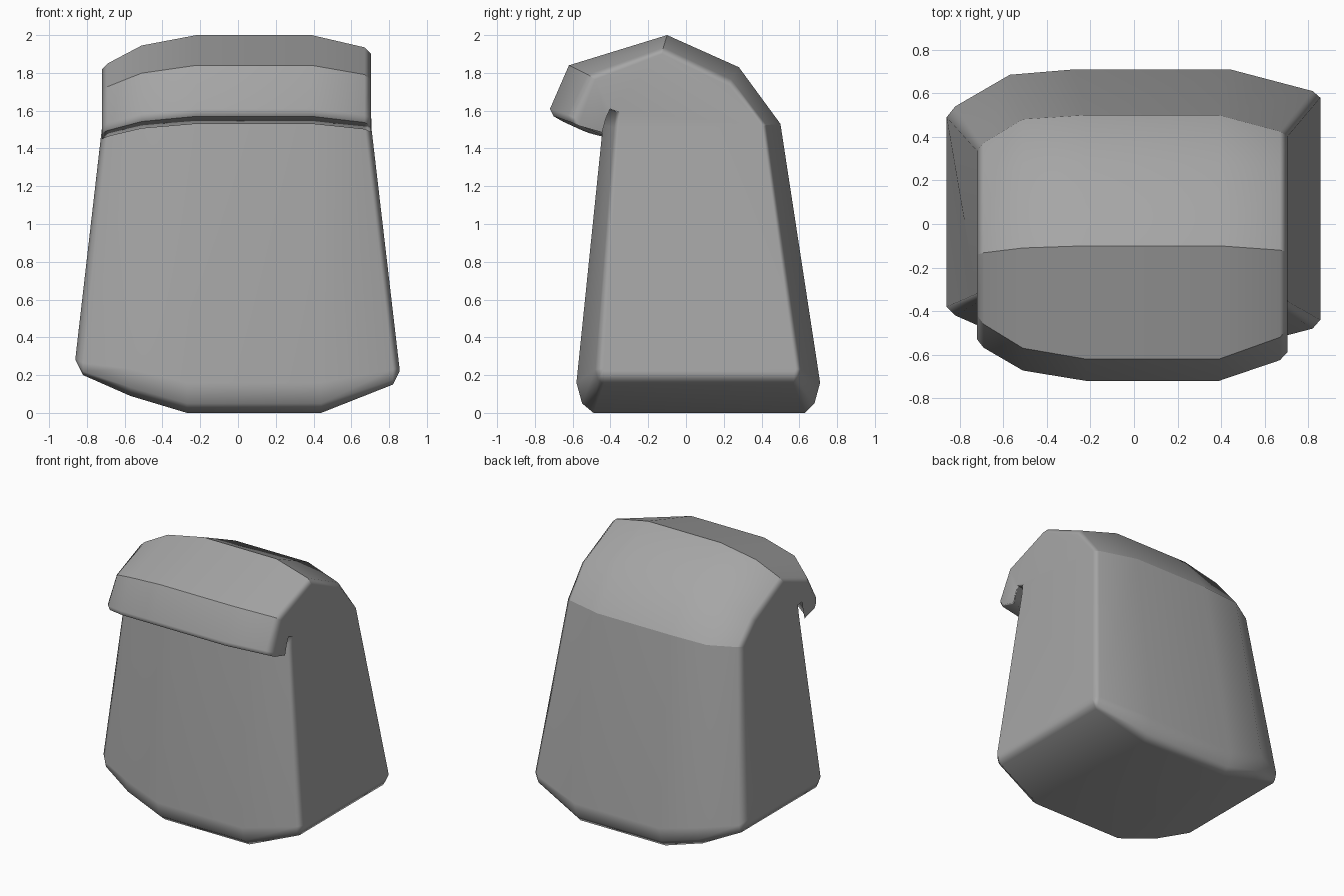
import bpy, bmesh

if "Cube" in bpy.data.objects:
    bpy.data.objects.remove(bpy.data.objects["Cube"], do_unlink=True)

GREY = (0.38, 0.38, 0.38, 1)
mat = bpy.data.materials.new("plain grey")
mat.use_nodes = True
mat.diffuse_color = GREY
bsdf = mat.node_tree.nodes["Principled BSDF"]
bsdf.inputs["Base Color"].default_value = GREY

# Side profile of the middle: y, z, share of depth inset, share of top drop
FRONT, BACK, FOOT, SHOULDER = -0.58, 0.71, 0.16, 1.53
profile = [
    (-.49, 0, 1, 0), (-.55, .05, 1, 0), (FRONT, FOOT, 1, 0),             # front foot
    (-.44, 1.52, .6, .1), (-.43, 1.6, .6, .1),                          # front wall
    (-.5, 1.64, .7, .3), (-.55, 1.6, .9, .4), (-.57, 1.53, .9, .45),     # under the flap
    (-.7, 1.57, .95, .5), (-.72, 1.61, .95, .5), (-.62, 1.84, 1, .75),   # flap
    (-.1, 2, -.2, 1), (.28, 1.83, .4, 1), (.5, SHOULDER, .75, .1),       # roof
    (BACK, FOOT, 1, 0), (.68, .05, 1, 0), (.63, 0, 1, 0),                # back foot
]

# Stations across: foot x, top x, front inset, back inset, top drop, foot rise, foot bevel
stations = [
    (-.86, -.72, .2, .22, .18, .28, .1),
    (-.82, -.69, .16, .17, .15, .2, .4),
    (-.57, -.51, .05, .025, .055, .09, .9),
    (-.27, -.22, 0, 0, 0, 0, 1),
    (.44, .39, 0, 0, 0, 0, 1),
    (.82, .67, .1, .1, .065, .15, .5),
    (.855, .705, .14, .13, .1, .22, .1),
]


def place(point, station):
    """Move a profile point to its position at one station."""
    y, z, inset, drop = point
    foot_x, top_x, front, back, fall, rise, bevel = station
    t = min(max((z - FOOT) / (SHOULDER - FOOT), 0), 1)
    x = foot_x + (top_x - foot_x) * t
    if z <= FOOT:
        wall = FRONT if y < 0 else BACK
        y = wall + (y - wall) * bevel
        z = rise + z * bevel
    y += inset * (front if y < 0 else -back)
    return x, y, z - drop * fall


bm = bmesh.new()
rings = [[bm.verts.new(place(p, s)) for p in profile] for s in stations]
n = len(profile)
for a, b in zip(rings, rings[1:]):
    for i in range(n):
        j = (i + 1) % n
        bm.faces.new((a[i], a[j], b[j], b[i]))

# End walls: body, head and flap sides
for ring in (rings[0], rings[-1]):
    for part in ([0, 1, 2, 3, 13, 14, 15, 16], [3, 4, 5, 10, 11, 12, 13], range(5, 11)):
        bm.faces.new([ring[i] for i in part])
bmesh.ops.recalc_face_normals(bm, faces=bm.faces)

# Smooth surface with creases along the flap, ridge, shoulder and lower end edges
for face in bm.faces:
    face.smooth = True
for a, b in zip(rings, rings[1:]):
    for i in (3, 5, 8, 10, 11, 13):
        bm.edges.get((a[i], b[i])).smooth = False
for ring in (rings[0], rings[-1]):
    bm.edges.get((ring[0], ring[16])).smooth = False

mesh = bpy.data.meshes.new("flap_top_bag")
bm.to_mesh(mesh)
bm.free()
mesh.materials.append(mat)
bag = bpy.data.objects.new("flap_top_bag", mesh)
bpy.context.collection.objects.link(bag)
weighted = bag.modifiers.new("soft corners", "WEIGHTED_NORMAL")
weighted.keep_sharp = True
